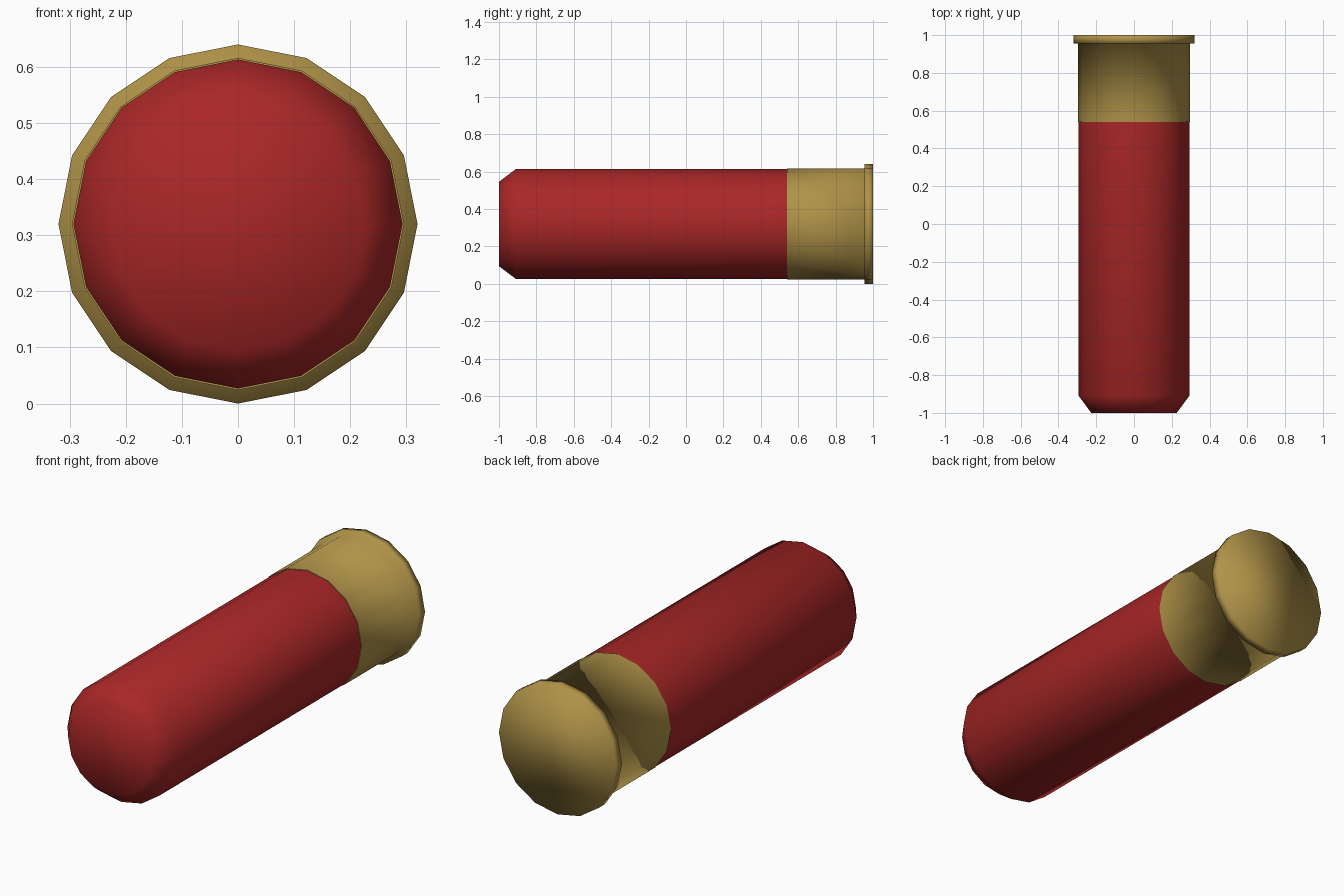
import bpy, bmesh, math

if "Cube" in bpy.data.objects:
    bpy.data.objects.remove(bpy.data.objects["Cube"])

SIDES = 16
CENTRE_Z = 0.32


def material(name, colour):
    m = bpy.data.materials.new(name)
    m.diffuse_color = (*colour, 1.0)
    m.use_nodes = True
    m.node_tree.nodes["Principled BSDF"].inputs["Base Color"].default_value = m.diffuse_color
    return m


def lathe(name, profile, mat, cap_front, cap_back, sharp_rings=()):
    """Turn (radius, y) points, listed front to back, around the y axis."""
    bm = bmesh.new()
    rings = []
    for r, y in profile:
        rings.append([bm.verts.new((r * math.sin(2 * math.pi * i / SIDES), y,
                                    CENTRE_Z + r * math.cos(2 * math.pi * i / SIDES)))
                      for i in range(SIDES)])
    for a, b in zip(rings, rings[1:]):
        for i in range(SIDES):
            j = (i + 1) % SIDES
            bm.faces.new((a[i], b[i], b[j], a[j]))
    if cap_front:
        bm.faces.new(rings[0])
    if cap_back:
        bm.faces.new(rings[-1][::-1])
    for f in bm.faces:
        f.smooth = True
    for k in sharp_rings:
        for i in range(SIDES):
            e = bm.edges.get((rings[k][i], rings[k][(i + 1) % SIDES]))
            e.smooth = False
    # make sure the walls face outwards
    bm.normal_update()
    wall = rings[0][0].link_faces[0]
    c = wall.calc_center_median()
    bmesh.ops.recalc_face_normals(bm, faces=bm.faces[:])
    side = max(bm.faces, key=lambda f: f.calc_area() if len(f.verts) == 4 else 0)
    c = side.calc_center_median()
    if side.normal.x * c.x + side.normal.z * (c.z - CENTRE_Z) < 0:
        bmesh.ops.reverse_faces(bm, faces=bm.faces[:])
    me = bpy.data.meshes.new(name)
    bm.to_mesh(me)
    bm.free()
    me.materials.append(mat)
    ob = bpy.data.objects.new(name, me)
    bpy.context.collection.objects.link(ob)
    return ob


red = material("red_plastic", (0.40, 0.02, 0.02))
brass = material("brass", (0.43, 0.29, 0.065))

# red tube with a bevelled front end, tucked slightly into the brass
lathe("red_tube", [(0.226, -1.0), (0.293, -0.91), (0.293, 0.56)],
      red, cap_front=True, cap_back=False)

# brass cup: thin front lip, straight wall and wider rim at the back
lathe("brass_base", [(0.292, 0.54), (0.296, 0.54), (0.296, 0.955),
                     (0.32, 0.955), (0.32, 1.0)],
      brass, cap_front=False, cap_back=True, sharp_rings=(1,))
